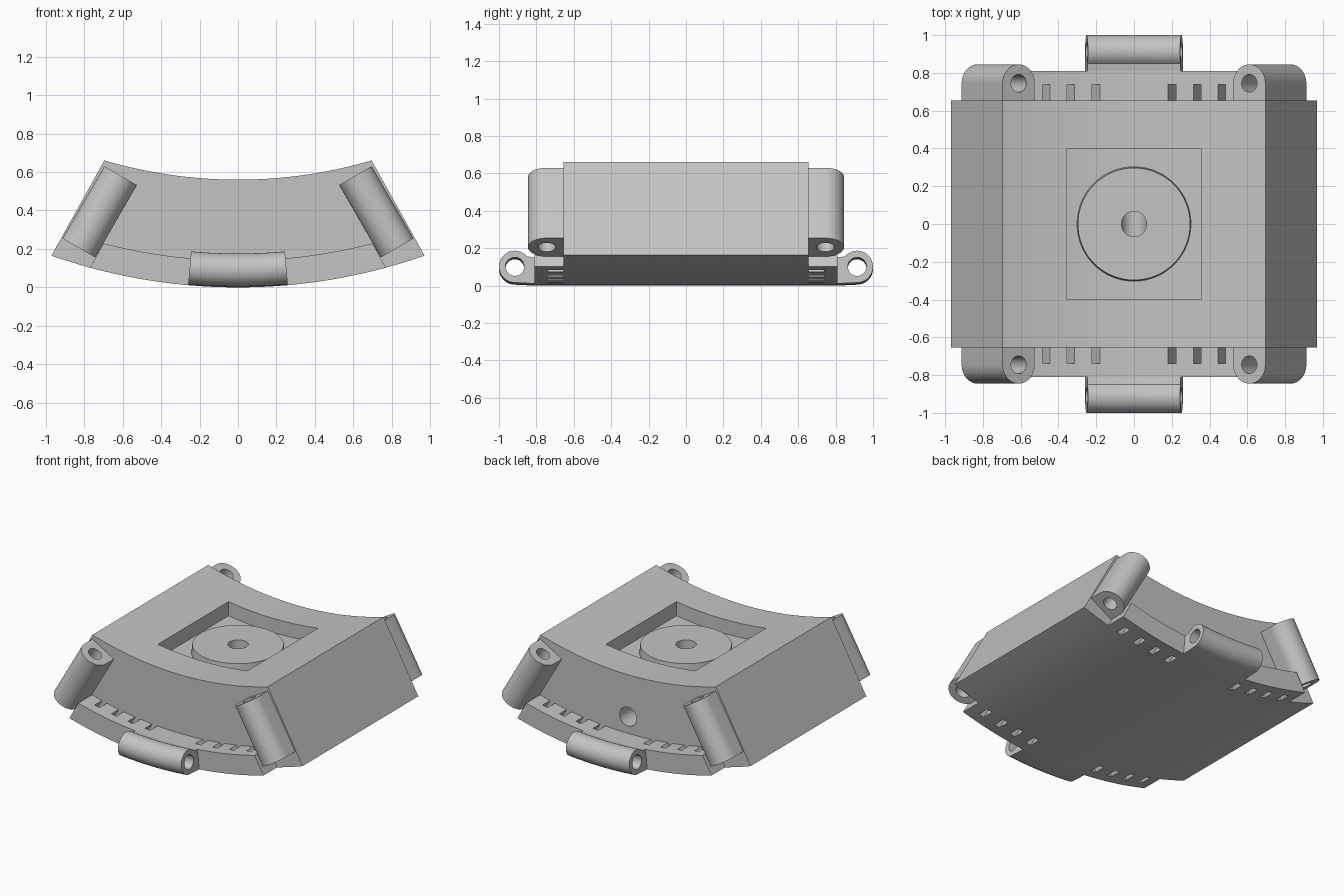
import bpy, bmesh, math
from mathutils import Vector

if "Cube" in bpy.data.objects:
    bpy.data.objects.remove(bpy.data.objects["Cube"])

grey = bpy.data.materials.new("plain_grey")
grey.diffuse_color = (0.55, 0.55, 0.55, 1)
grey.use_nodes = True
grey.node_tree.nodes["Principled BSDF"].inputs["Base Color"].default_value = grey.diffuse_color

R_OUT, R_IN, CZ_IN = 2.934, 2.465, 3.025   # curved underside and curved top
FACE_Y = 0.655                             # end faces of the body
COS30, SIN30 = math.cos(math.pi / 6), 0.5


def loft(name, sections):
    """Closed solid through a series of matching point loops."""
    bm = bmesh.new()
    loops = [[bm.verts.new(p) for p in s] for s in sections]
    n = len(loops[0])
    for a, b in zip(loops, loops[1:]):
        for i in range(n):
            j = (i + 1) % n
            bm.faces.new((a[i], a[j], b[j], b[i]))
    bm.faces.new(loops[0][::-1])
    bm.faces.new(loops[-1])
    bmesh.ops.recalc_face_normals(bm, faces=bm.faces)
    mesh = bpy.data.meshes.new(name)
    bm.to_mesh(mesh)
    bm.free()
    mesh.materials.append(grey)
    ob = bpy.data.objects.new(name, mesh)
    bpy.context.collection.objects.link(ob)
    return ob


def prism_y(name, pts, y0, y1):
    """Front-view outline (x, z) extruded along y."""
    return loft(name, [[(x, y, z) for x, z in pts] for y in (y0, y1)])


def arc(r, cz, x0, x1, n=48):
    """Points on the lower side of a circle centred at (0, cz)."""
    xs = [x0 + (x1 - x0) * i / n for i in range(n + 1)]
    return [(x, cz - math.sqrt(r * r - x * x)) for x in xs]


def circle(r, cx=0, cy=0, n=48):
    return [(cx + r * math.cos(2 * math.pi * i / n),
             cy + r * math.sin(2 * math.pi * i / n)) for i in range(n)]


def cylinder_z(name, r, z0, z1):
    return loft(name, [[(x, y, z) for x, y in circle(r)] for z in (z0, z1)])


def cut(ob, cutters):
    """Subtract each cutter, then remove it."""
    bpy.context.view_layer.objects.active = ob
    for c in cutters:
        mod = ob.modifiers.new("cut", 'BOOLEAN')
        mod.operation, mod.solver, mod.object = 'DIFFERENCE', 'EXACT', c
        bpy.ops.object.modifier_apply(modifier=mod.name)
        bpy.data.objects.remove(c)


# Body: curved block with slanted sides
body = prism_y("body", arc(R_OUT, R_OUT, -0.97, 0.97)
               + arc(R_IN, CZ_IN, 0.695, -0.695), -FACE_Y, FACE_Y)
# Rectangular pocket, with a floor that follows the curved top
pocket = prism_y("pocket_cutter", arc(R_IN + 0.1, CZ_IN, -0.355, 0.355, 24)
                 + [(0.355, 0.9), (-0.355, 0.9)], -0.4, 0.4)
# Channel from the disc down and out of the back face
channel = prism_y("channel_cutter", circle(0.067, 0, 0.26), -0.067, 0.8)
shaft = cylinder_z("shaft_cutter", 0.067, 0.26, 0.7)
cut(body, [pocket, channel, shaft])

# Round disc in the pocket
disc = loft("pocket_disc", [[(x, y, z) for x, y in circle(r, n=64)]
                            for r, z in ((0.305, 0.44), (0.297, 0.528))])
cut(disc, [cylinder_z("disc_hole_cutter", 0.067, 0.3, 0.7)])


def hinge_sweep(name, profile, half_angle, sy):
    """Profile of (y, height above underside) swept along the underside arc."""
    secs = []
    for i in range(17):
        a = half_angle * (i / 8 - 1)
        secs.append([((R_OUT - h) * math.sin(a), sy * y,
                      R_OUT - (R_OUT - h) * math.cos(a)) for y, h in profile])
    return loft(name, secs)


for sy, end in ((-1, "front"), (1, "back")):
    # Curved flange along the bottom edge
    flange = prism_y(end + "_flange", arc(R_OUT, R_OUT, -0.769, 0.769)
                     + arc(R_OUT - 0.14, R_OUT, 0.699, -0.699),
                     sy * FACE_Y, sy * 0.81)
    # Slanted slots through the flange
    slots = []
    for sx in (-1, 1):
        for x in (0.2, 0.335, 0.465, 0.6):
            top = R_OUT - math.sqrt((R_OUT - 0.14) ** 2 - x * x)
            pts = [(sx * (x + (top - z) * SIN30 / COS30 + w), z)
                   for z, w in ((-0.1, -0.022), (-0.1, 0.022),
                                (0.4, 0.022), (0.4, -0.022))]
            slots.append(prism_y("slot_cutter", pts, sy * 0.62, sy * 0.738))
    cut(flange, slots)

    # Hinge barrel: round eye with a flat foot
    eye = [(0.915 + 0.085 * math.cos(math.radians(a)),
            0.0905 + 0.0855 * math.sin(math.radians(a)))
           for a in range(-90, 141, 10)]
    barrel = hinge_sweep(end + "_hinge_barrel",
                         [(0.81, 0.0)] + eye + [(0.81, 0.14)], 0.0885, sy)
    cut(barrel, [hinge_sweep("pin_cutter", circle(0.05, 0.915, 0.0905), 0.11, sy)])

    # Slanted corner posts with bolt holes
    for sx, side in ((-1, "left"), (1, "right")):
        base = Vector((sx * 0.8275, 0, 0.205))
        along = Vector((-sx * SIN30, 0, COS30))
        across = Vector((sx * COS30, 0, SIN30))

        def tilted(name, pts, t0, t1):
            return loft(name, [[base + along * t + across * u + Vector((0, sy * y, 0))
                                for u, y in pts] for t in (t0, t1)])

        half_round = [(0.098 * math.cos(math.pi * i / 24),
                       0.747 + 0.098 * math.sin(math.pi * i / 24)) for i in range(25)]
        post = tilted(f"{end}_{side}_post",
                      [(0.098, FACE_Y)] + half_round + [(-0.098, FACE_Y)], 0, 0.434)
        cut(post, [tilted("bolt_cutter", circle(0.047, 0, 0.745, 32), -0.1, 0.6)])

# Smooth curved faces, keep hard edges
for ob in bpy.context.scene.objects:
    ob.select_set(True)
bpy.context.view_layer.objects.active = body
bpy.ops.object.shade_smooth_by_angle(angle=math.radians(30))
